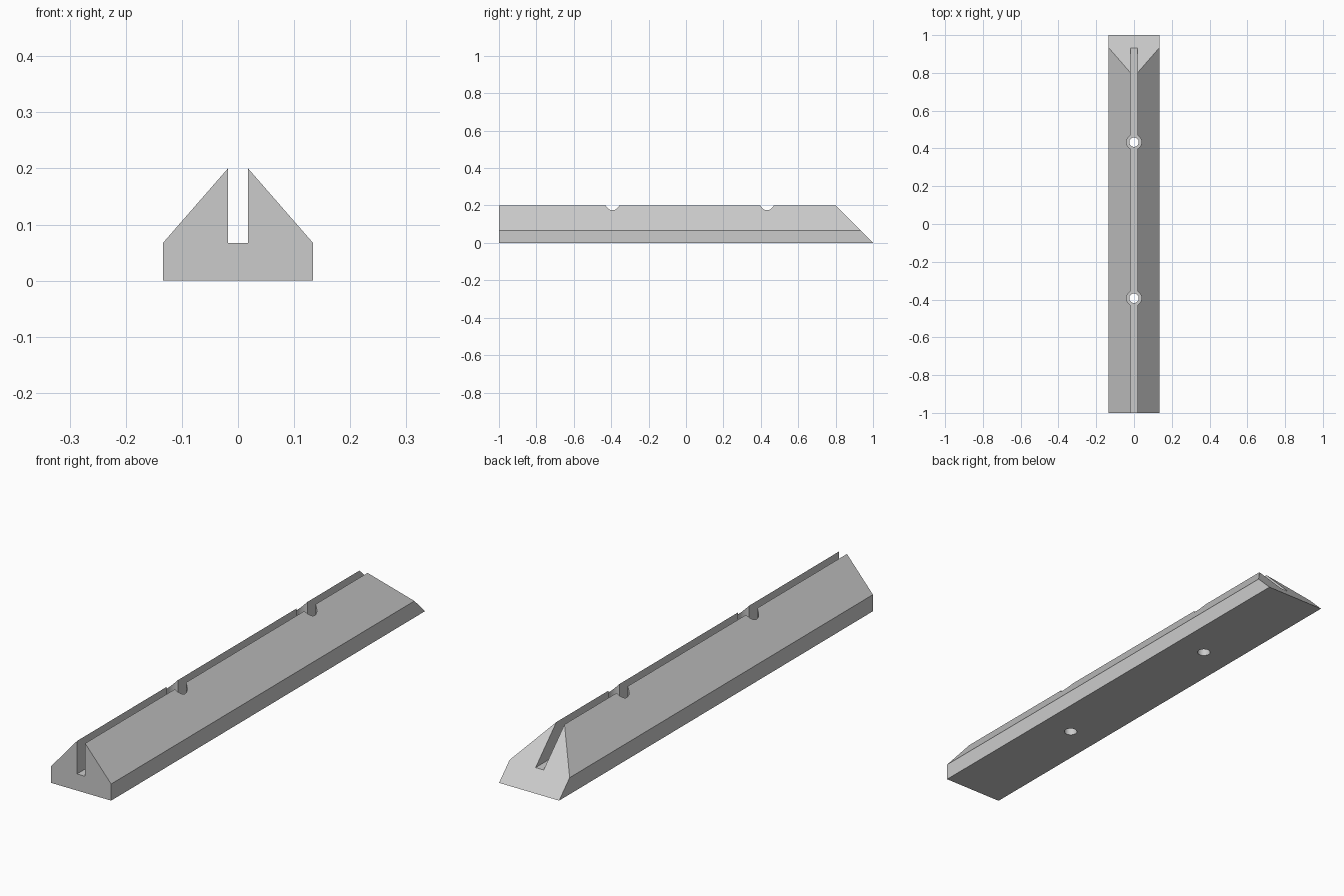
import bpy
import bmesh

cube = bpy.data.objects.get("Cube")
if cube:
    bpy.data.objects.remove(cube, do_unlink=True)

HALF_WIDTH = 0.134
SHOULDER = 0.067
HEIGHT = 0.2
SLOT = 0.018
HOLES = (-0.393, 0.433)

grey = bpy.data.materials.new("plain grey")
grey.use_nodes = True
colour = (0.6, 0.6, 0.6, 1)
grey.diffuse_color = colour
grey.node_tree.nodes["Principled BSDF"].inputs["Base Color"].default_value = colour


def make_object(name, bm):
    bmesh.ops.recalc_face_normals(bm, faces=bm.faces)
    mesh = bpy.data.meshes.new(name)
    bm.to_mesh(mesh)
    bm.free()
    mesh.materials.append(grey)
    obj = bpy.data.objects.new(name, mesh)
    bpy.context.collection.objects.link(obj)
    return obj


# Slotted rail: mirrored profile swept from the square end to the 45 degree end
half = [(HALF_WIDTH, 0), (HALF_WIDTH, SHOULDER), (SLOT, HEIGHT), (SLOT, SHOULDER)]
profile = half + [(-x, z) for x, z in reversed(half)]
bm = bmesh.new()
front = [bm.verts.new((x, -1, z)) for x, z in profile]
back = [bm.verts.new((x, 1 - z, z)) for x, z in profile]
bm.faces.new(front)
bm.faces.new(back)
for i in range(len(profile)):
    j = (i + 1) % len(profile)
    bm.faces.new((front[i], front[j], back[j], back[i]))
rail = make_object("slotted_rail", bm)


# Screw holes: a wide bore down to the slot floor, a narrow bore right through
def bore(name, y, radius, bottom):
    bm = bmesh.new()
    top = HEIGHT + 0.1
    bmesh.ops.create_cone(bm, cap_ends=True, segments=32, radius1=radius,
                          radius2=radius, depth=top - bottom)
    bmesh.ops.translate(bm, verts=bm.verts, vec=(0, y, (top + bottom) / 2))
    cutter = make_object(name, bm)
    cutter.hide_render = True
    mod = rail.modifiers.new(name, "BOOLEAN")
    mod.operation = "DIFFERENCE"
    mod.solver = "EXACT"
    mod.object = cutter
    bpy.context.view_layer.objects.active = rail
    bpy.ops.object.modifier_apply(modifier=mod.name)
    bpy.data.objects.remove(cutter, do_unlink=True)


for y in HOLES:
    bore("head_bore", y, 0.04, SHOULDER)
    bore("screw_bore", y, 0.025, -0.1)

# Smooth the bores, keep the flat faces crisp
bpy.ops.object.select_all(action="DESELECT")
rail.select_set(True)
bpy.context.view_layer.objects.active = rail
bpy.ops.object.shade_smooth_by_angle()
